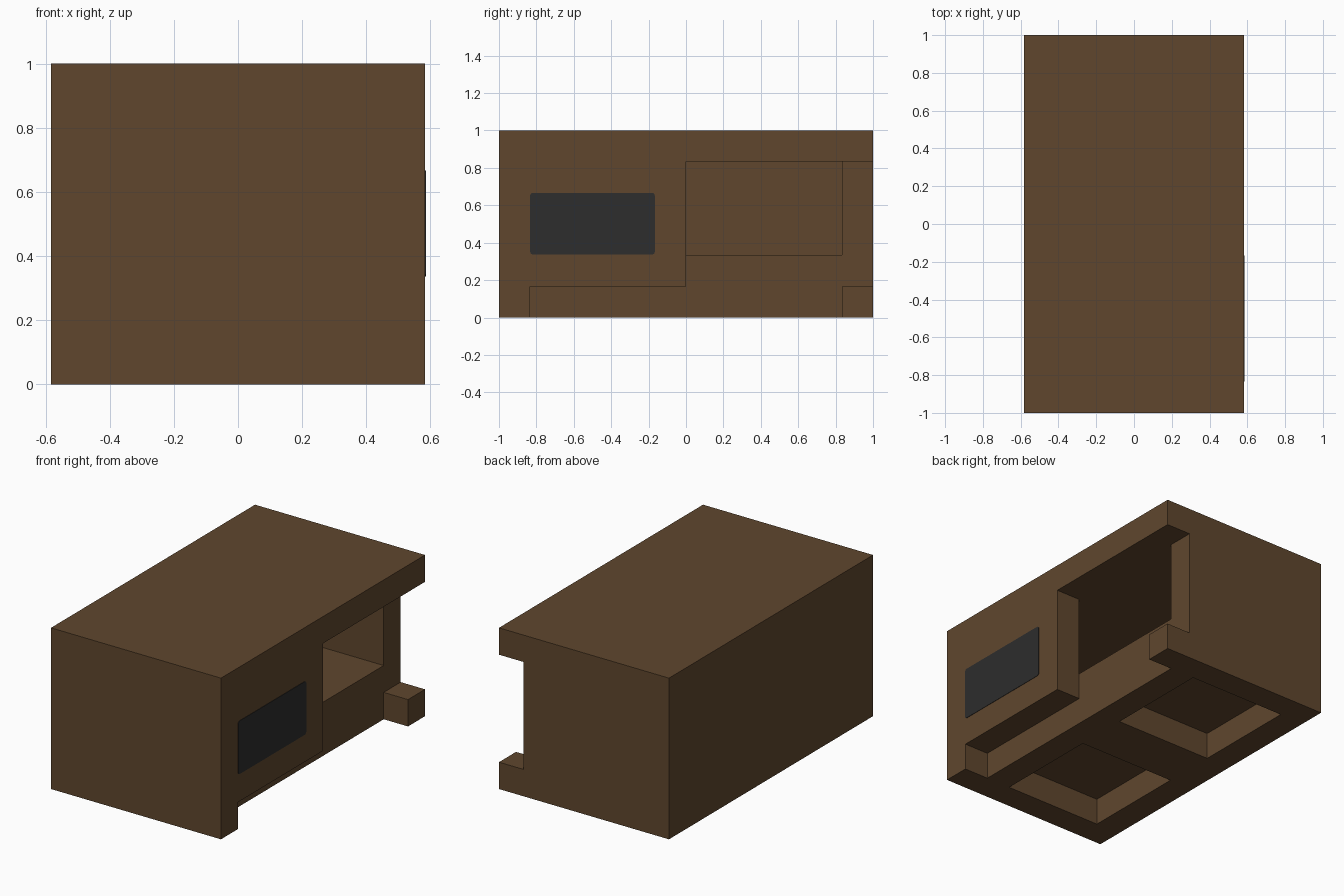
import bpy
import bmesh

default = bpy.data.objects.get("Cube")
if default:
    bpy.data.objects.remove(default, do_unlink=True)

U = 1 / 6  # the whole model sits on a grid of sixths


def material(name, rgb):
    mat = bpy.data.materials.new(name)
    mat.use_nodes = True
    mat.diffuse_color = (*rgb, 1)
    mat.node_tree.nodes["Principled BSDF"].inputs["Base Color"].default_value = (*rgb, 1)
    return mat


brown = material("brown", (0.115, 0.062, 0.027))
charcoal = material("charcoal", (0.026, 0.026, 0.026))


def box(name, x, y, z, mat):
    """Box from (min, max) ranges given in grid units."""
    bm = bmesh.new()
    bmesh.ops.create_cube(bm, size=1)
    for v in bm.verts:
        for i, (lo, hi) in enumerate((x, y, z)):
            v.co[i] = (lo if v.co[i] < 0 else hi) * U
    mesh = bpy.data.meshes.new(name)
    bm.to_mesh(mesh)
    bm.free()
    mesh.materials.append(mat)
    obj = bpy.data.objects.new(name, mesh)
    bpy.context.collection.objects.link(obj)
    return obj


# Solid casing
casing = box("casing", (-3.5, 3.5), (-6, 6), (0, 6), brown)

# Spaces carved out of the casing
cutters = [
    box("inner_chamber", (-2.5, 2.5), (-5, 5), (2, 5), brown),
    box("side_recess", (2.5, 5), (0, 8), (1, 5), brown),
    box("lower_side_channel", (2.5, 5), (-5, 5), (-1, 1.5), brown),
    box("front_foot_pocket", (-2.5, 1.5), (-5, -1), (-1, 1), brown),
    box("rear_foot_pocket", (-2.5, 1.5), (1, 5), (-1, 1), brown),
]
# Keep the channel level with the bottom of the recess
for v in cutters[2].data.vertices:
    v.co.z = min(v.co.z, U)

for cutter in cutters:
    cutter.hide_render = True
    cut = casing.modifiers.new(cutter.name, "BOOLEAN")
    cut.operation = "DIFFERENCE"
    cut.solver = "EXACT"
    cut.object = cutter

# Bake the cuts and drop the helpers
graph = bpy.context.evaluated_depsgraph_get()
carved = bpy.data.meshes.new_from_object(casing.evaluated_get(graph))
casing.modifiers.clear()
casing.data = carved
for cutter in cutters:
    bpy.data.objects.remove(cutter, do_unlink=True)

# Dark side panel with slightly rounded corners
panel = box("side_panel", (3.48, 3.515), (-5, -1), (2.02, 4), charcoal)
bm = bmesh.new()
bm.from_mesh(panel.data)
corners = [e for e in bm.edges if abs(e.verts[0].co.x - e.verts[1].co.x) > 0.001]
bmesh.ops.bevel(bm, geom=corners, offset=0.015, segments=3, profile=0.5, affect="EDGES")
bm.to_mesh(panel.data)
bm.free()
